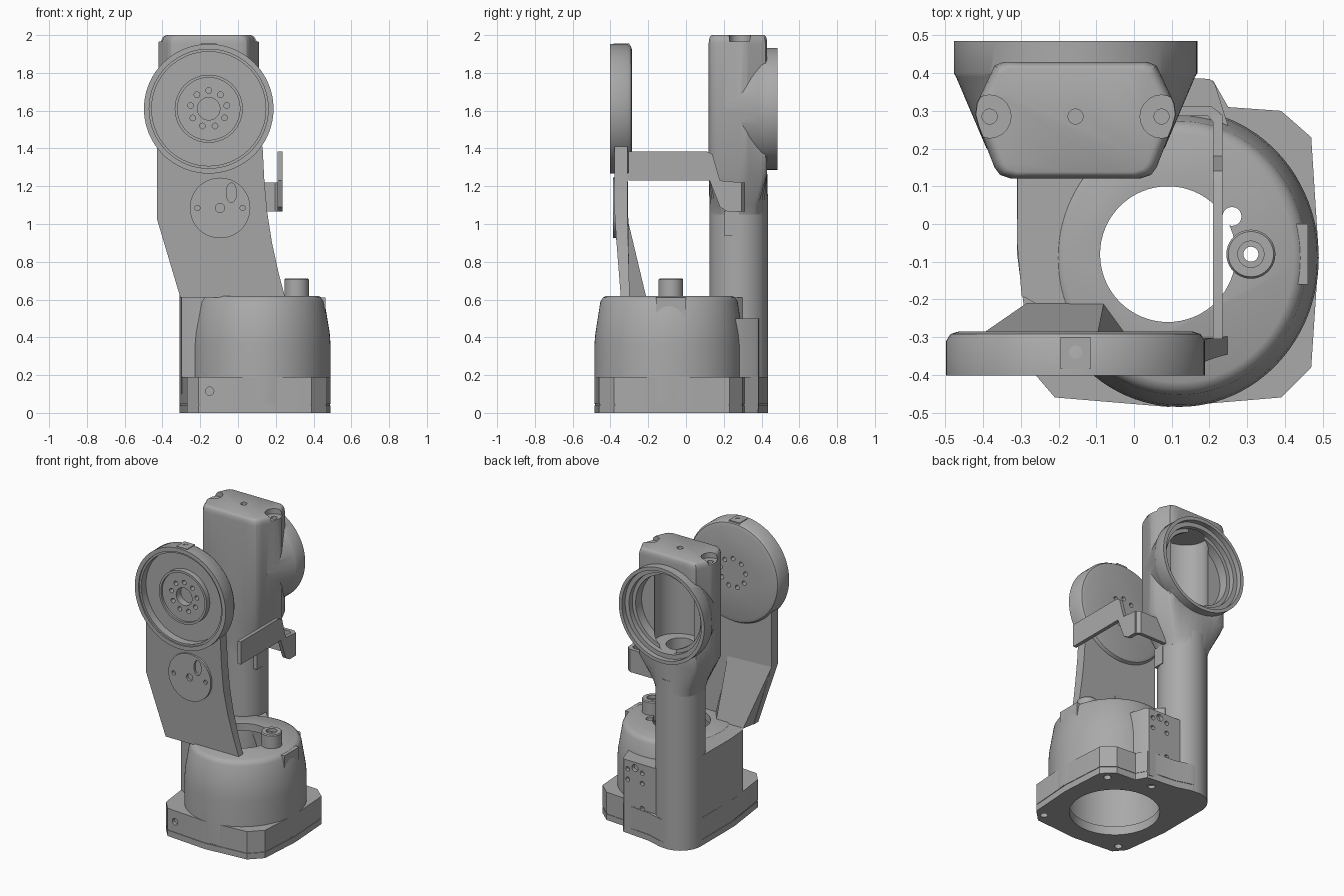
import bpy, bmesh, math
from mathutils import Vector

if bpy.data.objects.get("Cube"):
    bpy.data.objects.remove(bpy.data.objects["Cube"])

metal = bpy.data.materials.new("cast_grey")
metal.use_nodes = True
GREY = (0.4, 0.4, 0.4, 1)
metal.diffuse_color = GREY
metal.node_tree.nodes["Principled BSDF"].inputs["Base Color"].default_value = GREY

CX, CY, JOINT = -0.155, 0.28, 1.61      # column axis and joint height
parts = []


def loft(name, rings):
    """Skin a stack of equal point rings and cap both ends."""
    bm = bmesh.new()
    rows = [[bm.verts.new(p) for p in ring] for ring in rings]
    n = len(rows[0])
    for a, b in zip(rows, rows[1:]):
        for i in range(n):
            j = (i + 1) % n
            bm.faces.new((a[i], a[j], b[j], b[i]))
    bm.faces.new(rows[0])
    bm.faces.new(rows[-1])
    bmesh.ops.recalc_face_normals(bm, faces=bm.faces)
    me = bpy.data.meshes.new(name)
    bm.to_mesh(me)
    bm.free()
    me.materials.append(metal)
    ob = bpy.data.objects.new(name, me)
    bpy.context.collection.objects.link(ob)
    parts.append(ob)
    return ob


def ring(axis, c, h, rx, ry=None, n=64):
    """Ellipse around the y or z axis, c is its centre in the other two axes."""
    ry = ry or rx
    out = []
    for i in range(n):
        t = math.tau * i / n
        a, b = c[0] + rx * math.cos(t), c[1] + ry * math.sin(t)
        out.append((a, h, b) if axis == "y" else (a, b, h))
    return out


def turned(name, axis, c, profile, n=64):
    return loft(name, [ring(axis, c, h, r, n=n) for r, h in profile])


def cyl(name, axis, c, r, lo, hi, n=48):
    return turned(name, axis, c, [(r, lo), (r, hi)], n)


def prism(name, axis, pts, lo, hi):
    place = {"x": lambda p, h: (h, *p), "y": lambda p, h: (p[0], h, p[1]),
             "z": lambda p, h: (*p, h)}[axis]
    return loft(name, [[place(p, h) for p in pts] for h in (lo, hi)])


def box(name, x0, x1, y0, y1, z0, z1):
    return prism(name, "z", [(x0, y0), (x1, y0), (x1, y1), (x0, y1)], z0, z1)


def combine(ob, tool, op="DIFFERENCE", keep=False):
    mod = ob.modifiers.new("combine", "BOOLEAN")
    mod.operation, mod.object, mod.solver = op, tool, "EXACT"
    dg = bpy.context.evaluated_depsgraph_get()
    me = bpy.data.meshes.new_from_object(ob.evaluated_get(dg))
    ob.modifiers.clear()
    ob.data = me
    if not keep:
        parts.remove(tool)
        bpy.data.objects.remove(tool)


def drill(ob, axis, spots, r, lo, hi):
    for s in spots:
        combine(ob, cyl("drill", axis, s, r, lo, hi, 20))


# Foot with its thin base plate
foot_outline = [(0.49, -0.08), (0.47, 0.23), (0.39, 0.3), (0.25, 0.31), (0.21, 0.38),
                (0, 0.4), (-0.1, 0.43), (-0.155, 0.435), (-0.22, 0.42), (-0.28, 0.37),
                (-0.31, 0.28), (-0.31, -0.08), (-0.27, -0.39), (-0.21, -0.46),
                (0.09, -0.485), (0.39, -0.46), (0.47, -0.38)]


def foot_ring(z, s=1.0):
    return [(0.09 + (x - 0.09) * s, -0.03 + (y + 0.03) * s, z) for x, y in foot_outline]


base_plate = loft("base_plate", [foot_ring(0), foot_ring(0.04)])
foot = loft("foot", [foot_ring(0.04, 0.99), foot_ring(0.047, 0.99), foot_ring(0.047), foot_ring(0.19)])
drill(base_plate, "z", [(0.4, 0.22), (0.4, -0.39), (-0.2, -0.39), (0.12, 0.31), (-0.24, 0.3)],
      0.024, -0.1, 0.03)
drill(foot, "y", [(-0.15, 0.115)], 0.022, -0.6, -0.44)

# Bell shaped base housing, slightly oval
bell = loft("base_bell", [ring("z", (0.12, -0.09), z, rx, ry, 96) for z, rx, ry in
                          [(0.05, 0.37, 0.395), (0.36, 0.37, 0.395), (0.42, 0.366, 0.39),
                           (0.59, 0.338, 0.363), (0.61, 0.325, 0.35), (0.62, 0.305, 0.33)]])

# Side wall that joins the column, bell and arm
wall = prism("side_wall", "z", [(-0.308, 0.27), (-0.31, -0.05), (-0.298, -0.19), (-0.235, -0.225),
                                (-0.1, -0.25), (-0.1, 0.1), (0.1, 0.2), (0, 0.3)], 0.1, 0.612)
bore = turned("bore", "z", (0.09, -0.08),
              [(0.28, -0.1), (0.28, 0.06), (0.315, 0.06), (0.315, 0.42), (0.28, 0.57),
               (0.18, 0.57), (0.18, 0.8)])
for ob in (base_plate, foot, bell, wall):
    combine(ob, bore, keep=True)
parts.remove(bore)
bpy.data.objects.remove(bore)
drill(bell, "z", [(0.26, 0.02)], 0.025, 0.4, 0.8)
box("side_boss", 0.42, 0.462, -0.16, 0.0, 0.49, 0.612)

# Cable post on the bell, hollow all the way
post = turned("cable_post", "z", (0.31, -0.08), [(0.065, 0.58), (0.065, 0.705), (0.06, 0.712)], 40)
drill(post, "z", [(0.31, -0.08)], 0.035, 0.69, 0.8)
for ob in (post, bell):
    drill(ob, "z", [(0.31, -0.08)], 0.02, 0.4, 0.8)

# Connector panel beside the column
panel = prism("connector_panel", "z",
              [(-0.12, 0.39), (0.2, 0.385), (0.215, 0.37), (0.25, 0.26), (-0.12, 0.24)], 0.02, 0.5)
drill(panel, "y", [(0.06, 0.44), (0.17, 0.44), (0.06, 0.37), (0.17, 0.37), (0.06, 0.2)],
      0.015, 0.36, 0.5)
drill(panel, "y", [(0.115, 0.46)], 0.024, 0.36, 0.5)
combine(panel, loft("slot", [ring("y", (0.12, 0.15), y, 0.02, 0.045, 24) for y in (0.36, 0.5)]))

# Column
cyl("column", "z", (CX, CY), 0.155, 0.0, 1.15, 64)
box("column_clip", -0.06, 0.004, 0.2, 0.28, 0.94, 1.07)

# Upper housing: rounded hexagonal section blending into the column
right_side = [(0.17, -0.16), (0.2, -0.15), (0.215, -0.13), (0.258, -0.02), (0.266, 0.01),
              (0.262, 0.04), (0.215, 0.14), (0.19, 0.15)]
outline = right_side + [(-x, y) for x, y in reversed(right_side)]
section = []
for k, p in enumerate(outline):
    a, b = Vector(p), Vector(outline[(k + 1) % len(outline)])
    steps = 8 if (b - a).length > 0.1 else 2
    section += [a.lerp(b, i / steps) for i in range(steps)]


def house_ring(z, s=1.0, round_off=0.0):
    pts = [(p * s).lerp(p.normalized() * 0.155, round_off) for p in section]
    return [(CX + p.x, CY + p.y, z) for p in pts]


housing = loft("upper_housing", [house_ring(1.05, 1, 1), house_ring(1.1, 1, 0.85), house_ring(1.27),
                                 house_ring(1.955), house_ring(1.972, 0.99), house_ring(1.986, 0.97),
                                 house_ring(1.996, 0.935), house_ring(2.0, 0.89)])
joint = (CX, JOINT)
combine(housing, turned("joint_cone", "y", joint,
                        [(0.236, 0.2), (0.317, 0.39), (0.323, 0.4), (0.323, 0.485)], 96), "UNION")
combine(housing, turned("joint_bore", "y", joint,
                        [(0.245, 0.35), (0.245, 0.415), (0.27, 0.415), (0.27, 0.45),
                         (0.3, 0.45), (0.3, 0.6)], 80))
combine(housing, loft("cavity", [ring("z", (CX, CY), z, 0.17, 0.145) for z in (1.34, 1.93)]))
combine(housing, cyl("cable_hole", "z", (CX, CY), 0.09, 1.2, 1.5))
screws = [(CX - 0.228, 0.285), (CX + 0.228, 0.285)]
drill(housing, "z", screws, 0.057, 1.965, 2.1)
drill(housing, "z", screws + [(CX, 0.285)], 0.02, 1.94, 2.1)

# Front joint disc with recessed face and raised hub
disc = turned("joint_disc", "y", joint,
              [(0.31, -0.285), (0.332, -0.292), (0.343, -0.31), (0.343, -0.402), (0.315, -0.402),
               (0.315, -0.392), (0.302, -0.392), (0.302, -0.34), (0.18, -0.34), (0.18, -0.375),
               (0.165, -0.375), (0.165, -0.36)], 96)
drill(disc, "y", [joint], 0.06, -0.45, -0.31)
bolts = [(CX + 0.097 * math.cos(math.pi / 2 + math.tau * i / 9),
          JOINT + 0.097 * math.sin(math.pi / 2 + math.tau * i / 9)) for i in range(9)]
drill(disc, "y", bolts, 0.015, -0.45, -0.2)
pad = box("disc_top_pad", CX - 0.04, CX + 0.04, -0.385, -0.3, 1.925, 1.955)
drill(pad, "z", [(CX, -0.34)], 0.018, 1.935, 2.1)

# Front arm, leaning back below its bend
arm_side = [(0.25, 0.61), (0.215, 0.74), (0.18, 0.9), (0.155, 1.06), (0.14, 1.22), (0.13, 1.41)]
arm_pts = [(-0.43, 1.41), (-0.43, 1.03), (-0.305, 0.61)] + arm_side


def arm_ring(y, shift):
    return [(x, y + shift * max(0, 1.03 - z) / 0.42, z) for x, z in arm_pts]


arm = loft("front_arm", [arm_ring(-0.378, 0.033), arm_ring(-0.31, 0.012)])
combine(arm, cyl("recess", "y", joint, 0.32, -0.5, -0.3, 64))
loft("arm_gusset", [[(-0.43, -0.335, 1.03), (-0.1, -0.335, 1.03), (-0.1, -0.31, 1.03), (-0.43, -0.31, 1.03)],
                    [(-0.305, -0.32, 0.61), (0, -0.32, 0.61), (-0.08, -0.21, 0.61), (-0.285, -0.21, 0.61)]])

# Round cover on the arm
cover = cyl("arm_cover", "y", (-0.095, 1.085), 0.16, -0.387, -0.36, 64)
drill(cover, "y", [(-0.215, 1.085), (0.025, 1.085)], 0.014, -0.45, -0.37)
drill(cover, "y", [(-0.095, 1.085)], 0.024, -0.45, -0.37)
combine(cover, loft("slot", [ring("y", (-0.035, 1.165), y, 0.027, 0.052, 24) for y in (-0.45, -0.372)]))

# Bent sheet bracket tied to the column
prism("bracket_strip", "x", [(-0.305, 1.23), (-0.305, 1.385), (0.11, 1.385), (0.14, 1.37), (0.18, 1.23),
                             (0.29, 1.22), (0.29, 1.065), (0.22, 1.065), (0.18, 1.09), (0.125, 1.23)],
      0.21, 0.235)
prism("bracket_tab", "z", [(0.235, 0.27), (0.228, 0.295), (0.205, 0.312), (-0.02, 0.312),
                           (-0.02, 0.287), (0.195, 0.287), (0.21, 0.27)], 1.065, 1.22)

# Smooth round faces, keep hard edges
bpy.ops.object.select_all(action="DESELECT")
for ob in parts:
    ob.select_set(True)
bpy.context.view_layer.objects.active = parts[0]
bpy.ops.object.shade_smooth_by_angle(angle=math.radians(32))
